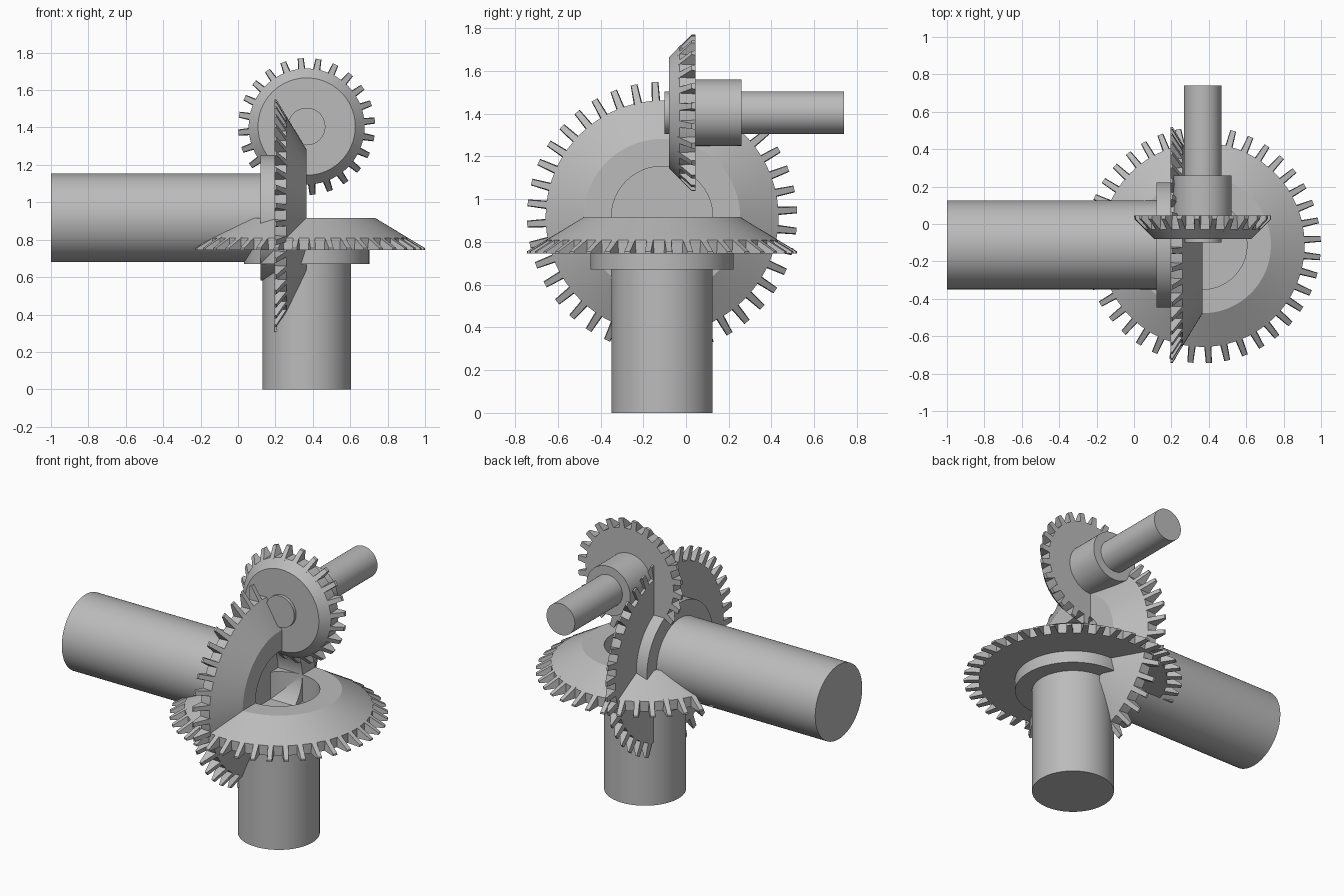
import bpy, bmesh
from math import sin, cos, tau, radians
from mathutils import Matrix, Vector

cube = bpy.data.objects.get("Cube")
if cube:
    bpy.data.objects.remove(cube, do_unlink=True)

steel = bpy.data.materials.new("grey steel")
steel.use_nodes = True
GREY = (0.5, 0.5, 0.5, 1)
steel.diffuse_color = GREY
steel.node_tree.nodes["Principled BSDF"].inputs["Base Color"].default_value = GREY

X, Y, Z = Vector((1, 0, 0)), Vector((0, 1, 0)), Vector((0, 0, 1))


def lathe(bm, profile, steps=96):
    """Turn a (radius, height) profile around local z."""
    verts = [bm.verts.new((r, 0, h)) for r, h in profile]
    edges = [bm.edges.new(pair) for pair in zip(verts, verts[1:])]
    bmesh.ops.spin(bm, geom=verts + edges, cent=(0, 0, 0), axis=(0, 0, 1),
                   angle=tau, steps=steps, use_merge=True)
    bmesh.ops.remove_doubles(bm, verts=bm.verts, dist=0.0005)


def tooth(bm, section, widths, angle):
    """One tapered tooth: a radial section given thickness either side."""
    turn = Matrix.Rotation(angle, 3, 'Z')
    sides = [[bm.verts.new(turn @ Vector((r, s * w / 2, h)))
              for (r, h), w in zip(section, widths)] for s in (-1, 1)]
    bm.faces.new(sides[0])
    bm.faces.new(sides[1][::-1])
    n = len(section)
    for i in range(n):
        j = (i + 1) % n
        bm.faces.new((sides[0][i], sides[1][i], sides[1][j], sides[0][j]))


def bevel_gear(name, profile, section, count, origin, u, v):
    bm = bmesh.new()
    lathe(bm, profile)
    for i in range(count):
        tooth(bm, section, (0.040, 0.032, 0.026, 0.032),
              tau * (i + 1 / 3) / count)
    bmesh.ops.recalc_face_normals(bm, faces=bm.faces)
    w = u.cross(v)
    place = Matrix((u, v, w)).transposed().to_4x4()
    bm.transform(Matrix.Translation(origin) @ place)
    mesh = bpy.data.meshes.new(name)
    bm.to_mesh(mesh)
    bm.free()
    mesh.materials.append(steel)
    obj = bpy.data.objects.new(name, mesh)
    bpy.context.collection.objects.link(obj)
    bpy.ops.object.select_all(action='DESELECT')
    obj.select_set(True)
    bpy.context.view_layer.objects.active = obj
    bpy.ops.object.shade_smooth_by_angle(angle=radians(20))


def large_profile(length):
    """Shaft, hub, toothed cone and bored face of a large gear."""
    shaft, hub, face, root = 0.237, 0.335, 0.365, 0.545
    back, hub_end = -0.172, -0.247
    return [(0, -length), (shaft, -length), (shaft, hub_end), (hub, hub_end),
            (hub, back), (root, back), (root, -0.109), (face, 0),
            (shaft, 0), (shaft, back), (0, back)]


large_tooth = [(0.535, -0.172), (0.632, -0.172), (0.632, -0.161), (0.535, -0.103)]
small_profile = [(0, -0.82), (0.1, -0.82), (0.1, -0.34), (0.155, -0.34),
                 (0.155, -0.125), (0.31, -0.125), (0.31, -0.05), (0.26, 0),
                 (0.1, 0), (0.1, 0.02), (0, 0.02)]
small_tooth = [(0.3, -0.125), (0.366, -0.125), (0.366, -0.106), (0.3, -0.04)]

# Two large gears whose axes cross at one point
crossing = Vector((0.367, -0.112, 0.917))
bevel_gear("upright_gear_and_shaft", large_profile(0.917), large_tooth, 40, crossing, X, Y)
bevel_gear("side_gear_and_shaft", large_profile(1.367), large_tooth, 40, crossing, Y, Z)

# Small gear above, with its shaft running to the back
bevel_gear("small_gear_and_shaft", small_profile, small_tooth, 24,
           Vector((0.367, -0.08, 1.405)), X, Z)
